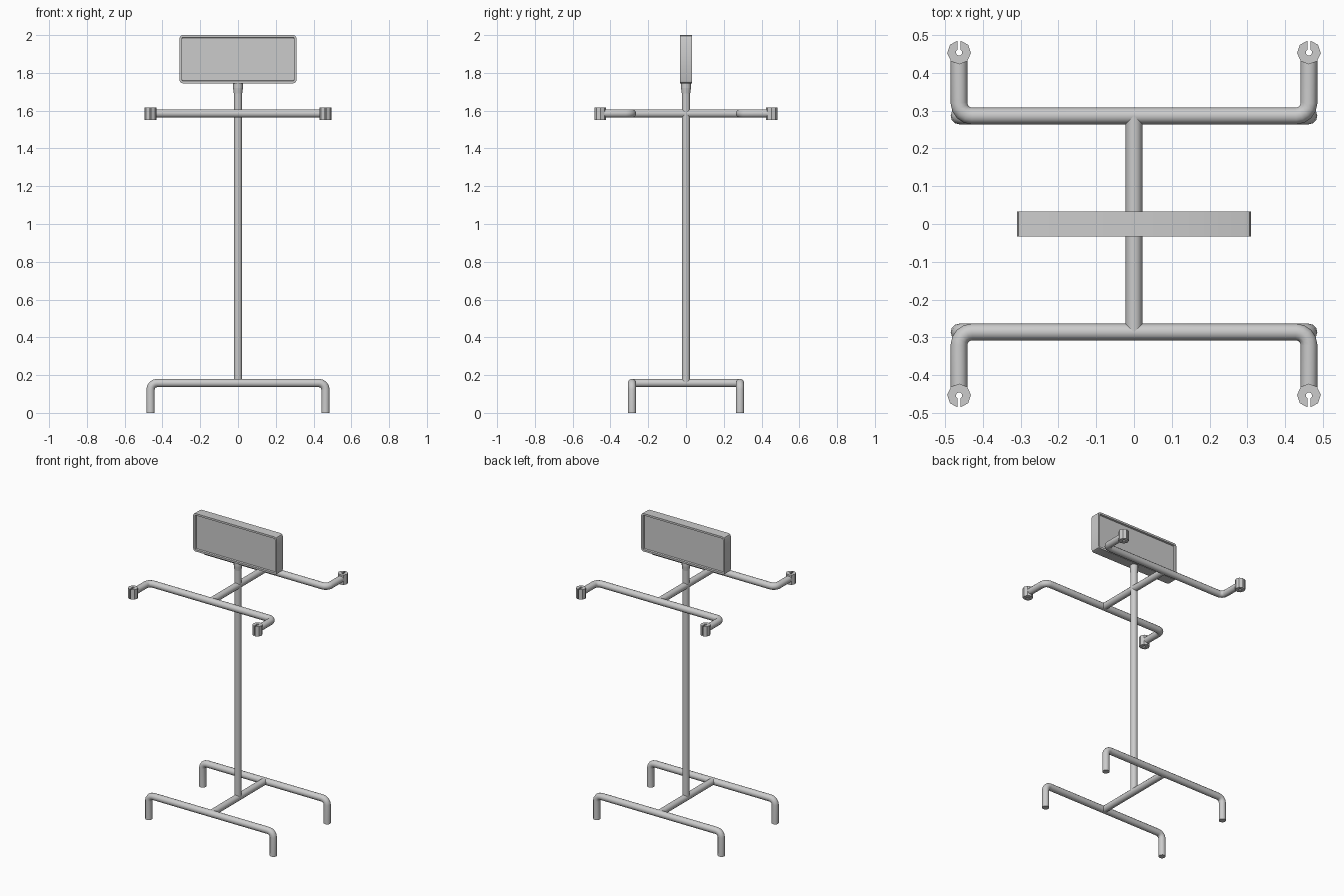
import bpy, bmesh, math
from mathutils import Vector

if "Cube" in bpy.data.objects:
    bpy.data.objects.remove(bpy.data.objects["Cube"])

R = 0.0222          # tube radius
X, Y = 0.463, 0.286  # half spacing of legs / rails
Z_LOW, Z_ARM = 0.158, 1.585
CLIP_Y = 0.454


def finish(ob, angle=40):
    bpy.ops.object.select_all(action='DESELECT')
    ob.select_set(True)
    bpy.context.view_layer.objects.active = ob
    if ob.type == 'CURVE':
        bpy.ops.object.convert(target='MESH')
        ob = bpy.context.object
    bpy.ops.object.shade_smooth_by_angle(angle=math.radians(angle))
    return ob


def round_corners(pts, rad=0.034, seg=4):
    pts = [Vector(p) for p in pts]
    out = [pts[0]]
    for a, b, c in zip(pts, pts[1:], pts[2:]):
        u, v = (a - b).normalized(), (c - b).normalized()
        for i in range(seg + 1):
            t = i / seg * math.pi / 2
            out.append(b + u * rad * (1 - math.sin(t)) + v * rad * (1 - math.cos(t)))
    return out + [pts[-1]]


def tube(name, pts, r=R):
    cu = bpy.data.curves.new(name, 'CURVE')
    cu.dimensions = '3D'
    cu.bevel_depth = r
    cu.bevel_resolution = 4
    cu.use_fill_caps = True
    pts = round_corners(pts)
    sp = cu.splines.new('POLY')
    sp.points.add(len(pts) - 1)
    for p, co in zip(sp.points, pts):
        p.co = (*co, 1)
    ob = bpy.data.objects.new(name, cu)
    bpy.context.collection.objects.link(ob)
    return finish(ob)


def mesh_object(name, bm, angle):
    bmesh.ops.recalc_face_normals(bm, faces=bm.faces)
    me = bpy.data.meshes.new(name)
    bm.to_mesh(me)
    bm.free()
    ob = bpy.data.objects.new(name, me)
    bpy.context.collection.objects.link(ob)
    return finish(ob, angle)


def clip(name, x, s):
    # slotted octagonal holder, slot facing outward
    bm = bmesh.new()
    n, rings = 8, []
    for r, gap in ((0.0315, 7), (0.0085, 28)):
        ring = []
        for i in range(n + 1):
            a = math.radians(90 + gap + (360 - 2 * gap) * i / n)
            ring.append(bm.verts.new((x + r * math.cos(a),
                                      s * (CLIP_Y + r * math.sin(a)), 1.55)))
        rings.append(ring)
    o, q = rings
    faces = [bm.faces.new((o[i], o[i + 1], q[i + 1], q[i])) for i in range(n)]
    ext = bmesh.ops.extrude_face_region(bm, geom=faces, use_keep_orig=True)
    bmesh.ops.translate(bm, vec=(0, 0, 0.067),
                        verts=[e for e in ext['geom'] if isinstance(e, bmesh.types.BMVert)])
    return mesh_object(name, bm, 20)


# Leg frames, arm frames and holders, front and back
for s, side in ((-1, "front"), (1, "back")):
    y = s * Y
    tube(side + "_leg_frame", [(-X, y, 0), (-X, y, Z_LOW), (X, y, Z_LOW), (X, y, 0)])
    e = s * (CLIP_Y - 0.022)
    tube(side + "_arm_frame", [(-X, e, Z_ARM), (-X, y, Z_ARM), (X, y, Z_ARM), (X, e, Z_ARM)])
    for x, lr in ((-X, "left"), (X, "right")):
        clip(f"{side}_{lr}_holder", x, s)

# Cross bars joining the frames, and the centre post
tube("base_cross_bar", [(0, -Y, Z_LOW), (0, Y, Z_LOW)])
tube("arm_cross_bar", [(0, -Y, Z_ARM), (0, Y, Z_ARM)])
tube("centre_post", [(0, 0, Z_LOW), (0, 0, 1.75)])

# Flared socket under the sign
bpy.ops.mesh.primitive_cone_add(vertices=12, radius1=R, radius2=0.026, depth=0.03,
                                location=(0, 0, 1.705))
bpy.context.object.name = "socket_flare"
finish(bpy.context.object)
bpy.ops.mesh.primitive_cylinder_add(vertices=12, radius=0.026, depth=0.03,
                                    location=(0, 0, 1.735))
bpy.context.object.name = "sign_socket"
finish(bpy.context.object)

# Sign box: chamfered outline with a recessed panel on both faces
bm = bmesh.new()
W, H, D, C = 0.31, 0.1275, 0.033, 0.016
outline = []
for sx, sz in ((1, 1), (-1, 1), (-1, -1), (1, -1)):
    pair = [(sx * W, sz * (H - C)), (sx * (W - C * 0.3), sz * (H - C * 0.3)), (sx * (W - C), sz * H)]
    outline += pair if sx * sz > 0 else pair[::-1]
loops = [[bm.verts.new((x, y, z + 2 - H)) for x, z in outline] for y in (-D, D)]
panels = [bm.faces.new(l) for l in loops]
for i in range(12):
    j = (i + 1) % 12
    bm.faces.new((loops[0][i], loops[0][j], loops[1][j], loops[1][i]))
bmesh.ops.recalc_face_normals(bm, faces=bm.faces)
bmesh.ops.inset_individual(bm, faces=panels, thickness=0.013)
bmesh.ops.inset_individual(bm, faces=panels, thickness=0.002, depth=-0.012)
mesh_object("sign_box", bm, 30)
